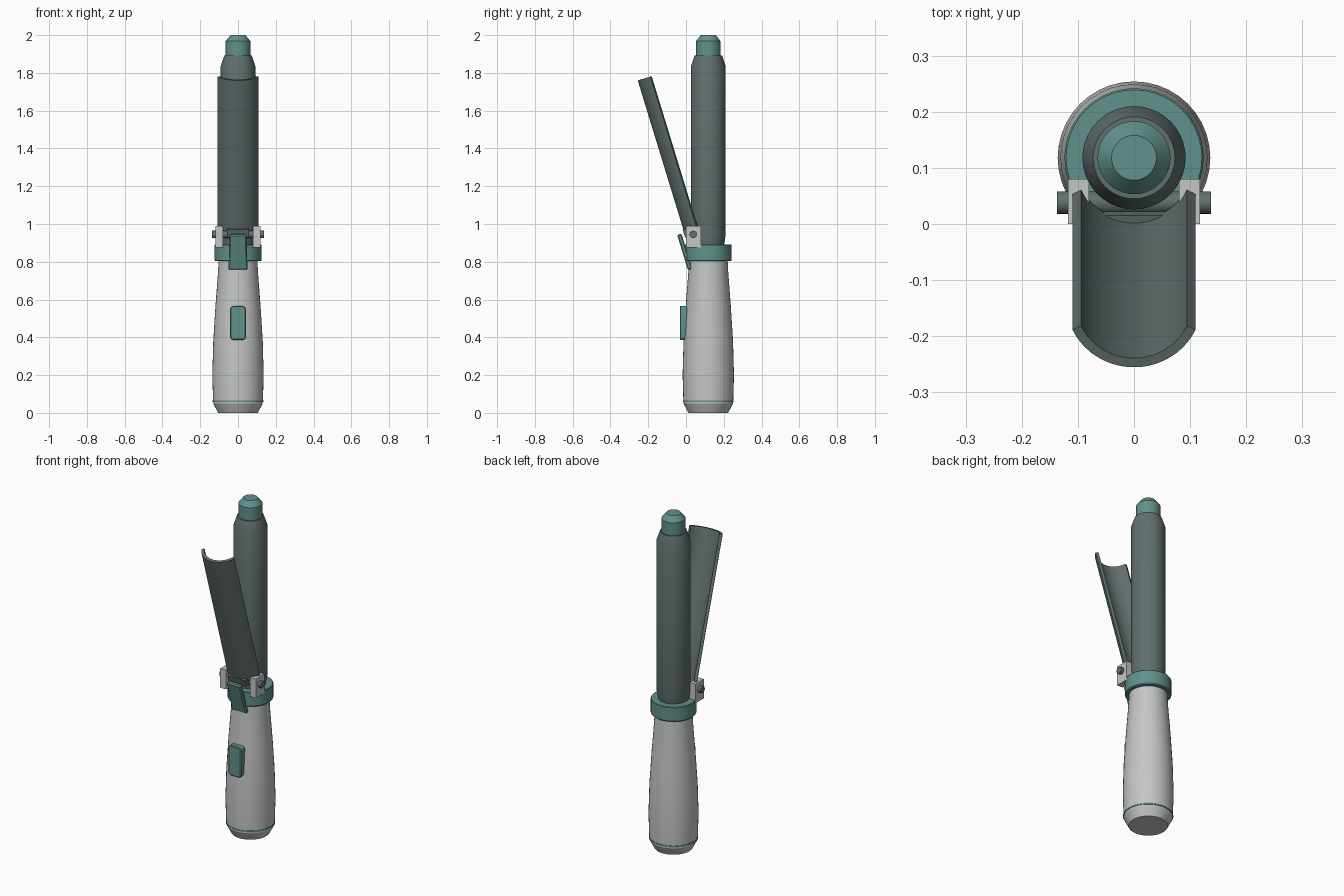
import bpy, bmesh, math
from mathutils import Matrix, Vector

cube = bpy.data.objects.get("Cube")
if cube:
    bpy.data.objects.remove(cube, do_unlink=True)

AXIS_Y = 0.118               # centre line of handle and barrel
TILT = math.radians(17)      # opening angle of the clamp


def material(name, rgb):
    m = bpy.data.materials.new(name)
    m.use_nodes = True
    m.diffuse_color = (*rgb, 1)
    m.node_tree.nodes["Principled BSDF"].inputs["Base Color"].default_value = (*rgb, 1)
    return m


GREY = material("light grey plastic", (0.55, 0.57, 0.56))
TEAL = material("teal plastic", (0.12, 0.285, 0.26))
DARK = material("dark coated metal", (0.12, 0.16, 0.155))


def finish(name, bm, mat, smooth=True):
    bmesh.ops.recalc_face_normals(bm, faces=bm.faces)
    me = bpy.data.meshes.new(name)
    bm.to_mesh(me)
    bm.free()
    me.materials.append(mat)
    ob = bpy.data.objects.new(name, me)
    bpy.context.collection.objects.link(ob)
    if smooth:
        bpy.ops.object.select_all(action="DESELECT")
        ob.select_set(True)
        bpy.context.view_layer.objects.active = ob
        bpy.ops.object.shade_smooth_by_angle(angle=math.radians(20))
    return ob


def lathe(name, profile, mat, sides=40):
    """Closed solid of revolution from (radius, height) pairs."""
    bm = bmesh.new()
    rings = []
    for r, z in profile:
        rings.append([bm.verts.new((r * math.cos(a), AXIS_Y + r * math.sin(a), z))
                      for a in (2 * math.pi * i / sides for i in range(sides))])
    for low, high in zip(rings, rings[1:]):
        for i in range(sides):
            j = (i + 1) % sides
            bm.faces.new((low[i], low[j], high[j], high[i]))
    bm.faces.new(rings[0])
    bm.faces.new(rings[-1])
    return finish(name, bm, mat)


def box(name, centre, size, mat, tilt=0.0, bevel=0.0, flare=1.0):
    """Box, optionally tilted about x, bevelled, or wider at its foot."""
    bm = bmesh.new()
    bmesh.ops.create_cube(bm, size=1)
    for v in bm.verts:
        if v.co.z < 0:
            v.co.x *= flare
        v.co = Vector(a * b for a, b in zip(v.co, size))
    if bevel:
        bmesh.ops.bevel(bm, geom=bm.edges[:], offset=bevel, segments=1, affect="EDGES")
    bm.transform(Matrix.Translation(centre) @ Matrix.Rotation(tilt, 4, "X"))
    return finish(name, bm, mat, False)


# Handle, end cap and trim ring
lathe("end_cap", [(0.105, 0), (0.131, 0.05), (0.131, 0.06)], GREY)
lathe("trim_ring", [(0.134, 0.057), (0.134, 0.066)], TEAL)
lathe("handle", [(0.132, 0.064), (0.136, 0.2), (0.131, 0.38), (0.119, 0.57),
                 (0.106, 0.74), (0.102, 0.82)], GREY)

# Collar, heated barrel and cool tip
lathe("collar", [(0.12, 0.803), (0.124, 0.808), (0.124, 0.888), (0.121, 0.892)], TEAL)
lathe("barrel", [(0.082, 0.885), (0.092, 0.94), (0.092, 1.835), (0.073, 1.892)], DARK)
lathe("cool_tip", [(0.065, 1.885), (0.065, 1.968), (0.04, 2.0)], TEAL)

# Clamp: arc-shaped shell swept along its tilted axis
bm = bmesh.new()
STEPS, HALF = 20, math.radians(65)
angles = [-HALF + 2 * HALF * i / STEPS for i in range(STEPS + 1)]
section = [(0.121 * math.sin(a), -0.121 * math.cos(a)) for a in angles]
section += [(0.104 * math.sin(a), -0.104 * math.cos(a)) for a in reversed(angles)]
ends = [[bm.verts.new((x, y, z)) for x, y in section] for z in (0, 0.84)]
count = len(section)
for i in range(count):
    j = (i + 1) % count
    bm.faces.new((ends[0][i], ends[0][j], ends[1][j], ends[1][i]))
for ring in ends:
    for i in range(STEPS):
        k = count - 1 - i
        bm.faces.new((ring[i], ring[i + 1], ring[k - 1], ring[k]))
bm.transform(Matrix.Translation((0, 0.106, 0.992)) @ Matrix.Rotation(TILT, 4, "X"))
finish("clamp", bm, DARK)

# Thumb lever and the arm that joins it to the clamp
box("clamp_arm", (0, 0.005, 0.955), (0.115, 0.035, 0.045), DARK, TILT)
box("thumb_lever", (0, -0.007, 0.853), (0.088, 0.024, 0.195), TEAL, TILT, 0.006, 1.15)

# Hinge brackets and pin
for side, x in (("left", 1), ("right", -1)):
    box(side + "_hinge_bracket", (x * 0.099, 0.04, 0.932), (0.038, 0.08, 0.115), GREY)
bm = bmesh.new()
bmesh.ops.create_cone(bm, cap_ends=True, segments=20, radius1=0.02, radius2=0.02, depth=0.274)
bm.transform(Matrix.Translation((0, 0.038, 0.945)) @ Matrix.Rotation(math.pi / 2, 4, "Y"))
finish("hinge_pin", bm, DARK)

# Power switch: rounded plate on the front of the handle
bm = bmesh.new()
bmesh.ops.create_cube(bm, size=1)
bm.transform(Matrix.Diagonal((0.084, 0.05, 0.18, 1)))
corners = [e for e in bm.edges if abs(e.verts[0].co.y - e.verts[1].co.y) > 0.01]
bmesh.ops.bevel(bm, geom=corners, offset=0.018, segments=4, profile=0.5, affect="EDGES")
rim = [e for e in bm.edges if all(v.co.y < -0.02 for v in e.verts)]
bmesh.ops.bevel(bm, geom=rim, offset=0.004, segments=1, affect="EDGES")
bm.transform(Matrix.Translation((0, -0.008, 0.476)))
finish("power_switch", bm, TEAL)
